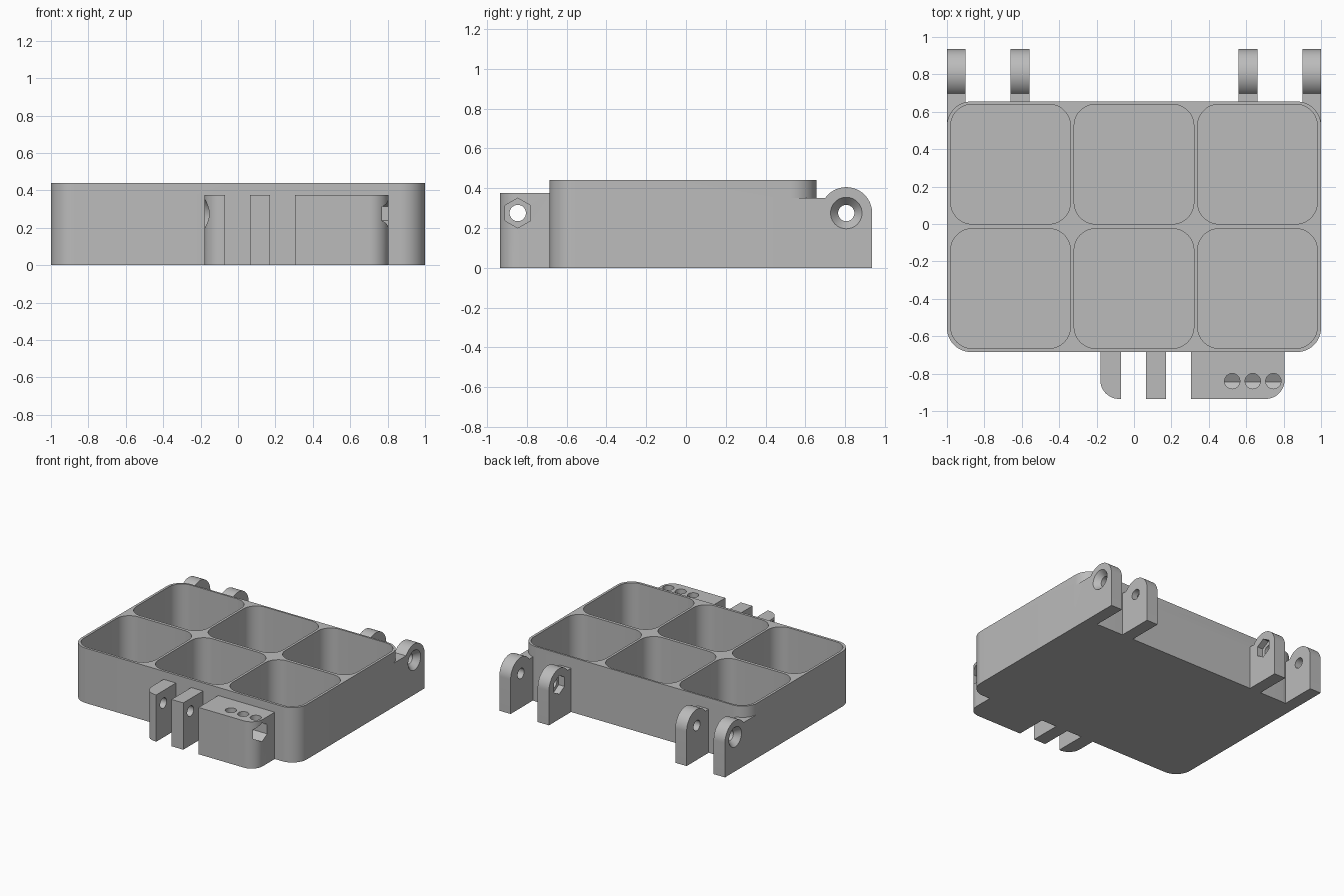
import bpy
import bmesh
from math import cos, sin, radians

if "Cube" in bpy.data.objects:
    bpy.data.objects.remove(bpy.data.objects["Cube"])

GREY = (0.5, 0.5, 0.5, 1)
plastic = bpy.data.materials.new("grey plastic")
plastic.diffuse_color = GREY
plastic.use_nodes = True
plastic.node_tree.nodes["Principled BSDF"].inputs["Base Color"].default_value = GREY


def arc(u, v, r, start, end, steps):
    angles = [radians(start + (end - start) * i / steps) for i in range(steps + 1)]
    return [(u + r * cos(a), v + r * sin(a)) for a in angles]


def circle(u, v, r, sides=40):
    return arc(u, v, r, 90, 450, sides)[:-1]


def rounded(u0, u1, v0, v1, radii):
    """Rectangle outline; radii run from the right rear corner anticlockwise."""
    corners = [(u1, v1, -1, -1), (u0, v1, 1, -1), (u0, v0, 1, 1), (u1, v0, -1, 1)]
    outline = []
    for i, ((u, v, su, sv), r) in enumerate(zip(corners, radii)):
        outline += arc(u + su * r, v + sv * r, r, 90 * i, 90 * i + 90, 12) if r else [(u, v)]
    return outline


def solid(name, axis, low, high, outline, top=None):
    """Closed solid between two matching outlines, along x or z."""
    place = (lambda p, h: (h, *p)) if axis == "x" else (lambda p, h: (*p, h))
    bm = bmesh.new()
    a = [bm.verts.new(place(p, low)) for p in outline]
    b = [bm.verts.new(place(p, high)) for p in top or outline]
    bm.faces.new(a[::-1])
    bm.faces.new(b)
    for i in range(len(a)):
        j = (i + 1) % len(a)
        bm.faces.new((a[i], a[j], b[j], b[i]))
    bmesh.ops.recalc_face_normals(bm, faces=bm.faces)
    mesh = bpy.data.meshes.new(name)
    bm.to_mesh(mesh)
    bm.free()
    obj = bpy.data.objects.new(name, mesh)
    obj.data.materials.append(plastic)
    bpy.context.collection.objects.link(obj)
    return obj


def combine(base, other, operation):
    mod = base.modifiers.new("combine", "BOOLEAN")
    mod.operation, mod.solver, mod.object = operation, "EXACT", other
    bpy.context.view_layer.objects.active = base
    bpy.ops.object.modifier_apply(modifier=mod.name)
    bpy.data.objects.remove(other)


HINGE = (0.805, 0.275)
LATCH = (-0.845, 0.275)
HOLE, SINK, NUT = 0.041, 0.08, 0.075

# Tray block
tray = solid("compartment_tray", "z", 0, 0.44, rounded(-1, 1, -0.685, 0.655, [0.13] * 4))
adds, cuts = [], []

# Hinge lugs with countersinks outside and nut pockets inside
knuckle = [(0.935, 0)] + arc(*HINGE, 0.13, 0, 144.8, 28)
for side in (-1, 1):
    for inner, outer, root in ((0.9, 1, 0.5), (0.56, 0.66, 0.645)):
        ends = sorted((side * inner, side * outer))
        adds.append(solid("hinge_lug", "x", *ends, knuckle + [(root, 0.35), (root, 0)]))
    cuts.append(solid("countersink", "x", side * 0.955, side * 1.001,
                      circle(*HINGE, HOLE), circle(*HINGE, SINK)))
    cuts.append(solid("nut_pocket", "x", side * 0.55, side * 0.61, circle(*HINGE, NUT, 6)))
cuts.append(solid("hinge_bore", "x", -1.1, 1.1, circle(*HINGE, HOLE)))

# Latch tabs and latch block
for x0, x1, left, right in ((-0.18, -0.07, 0.1, 0), (0.065, 0.17, 0, 0), (0.305, 0.805, 0, 0.1)):
    outline = rounded(x0, x1, -0.935, -0.67, (0, 0, left, right))
    adds.append(solid("latch_tab", "z", 0, 0.375, outline))
cuts.append(solid("latch_countersink", "x", -0.181, -0.135,
                  circle(*LATCH, SINK), circle(*LATCH, HOLE)))
cuts.append(solid("latch_bore", "x", -0.3, 0.9, circle(*LATCH, HOLE)))
cuts.append(solid("latch_nut_channel", "x", 0.45, 0.9, circle(*LATCH, NUT, 6)))
for x in (0.525, 0.635, 0.745):
    cuts.append(solid("latch_top_hole", "z", 0.275, 0.5, circle(x, -0.84, HOLE)))

# Six compartments
for x in (-0.66, 0, 0.66):
    for y in (-0.345, 0.32):
        outline = rounded(x - 0.32, x + 0.32, y - 0.32, y + 0.32, [0.115] * 4)
        cuts.append(solid("compartment", "z", 0.02, 0.6, outline))

for part in adds:
    combine(tray, part, "UNION")
for part in cuts:
    combine(tray, part, "DIFFERENCE")

bpy.ops.object.select_all(action="DESELECT")
tray.select_set(True)
bpy.context.view_layer.objects.active = tray
bpy.ops.object.shade_smooth_by_angle(angle=radians(30))
